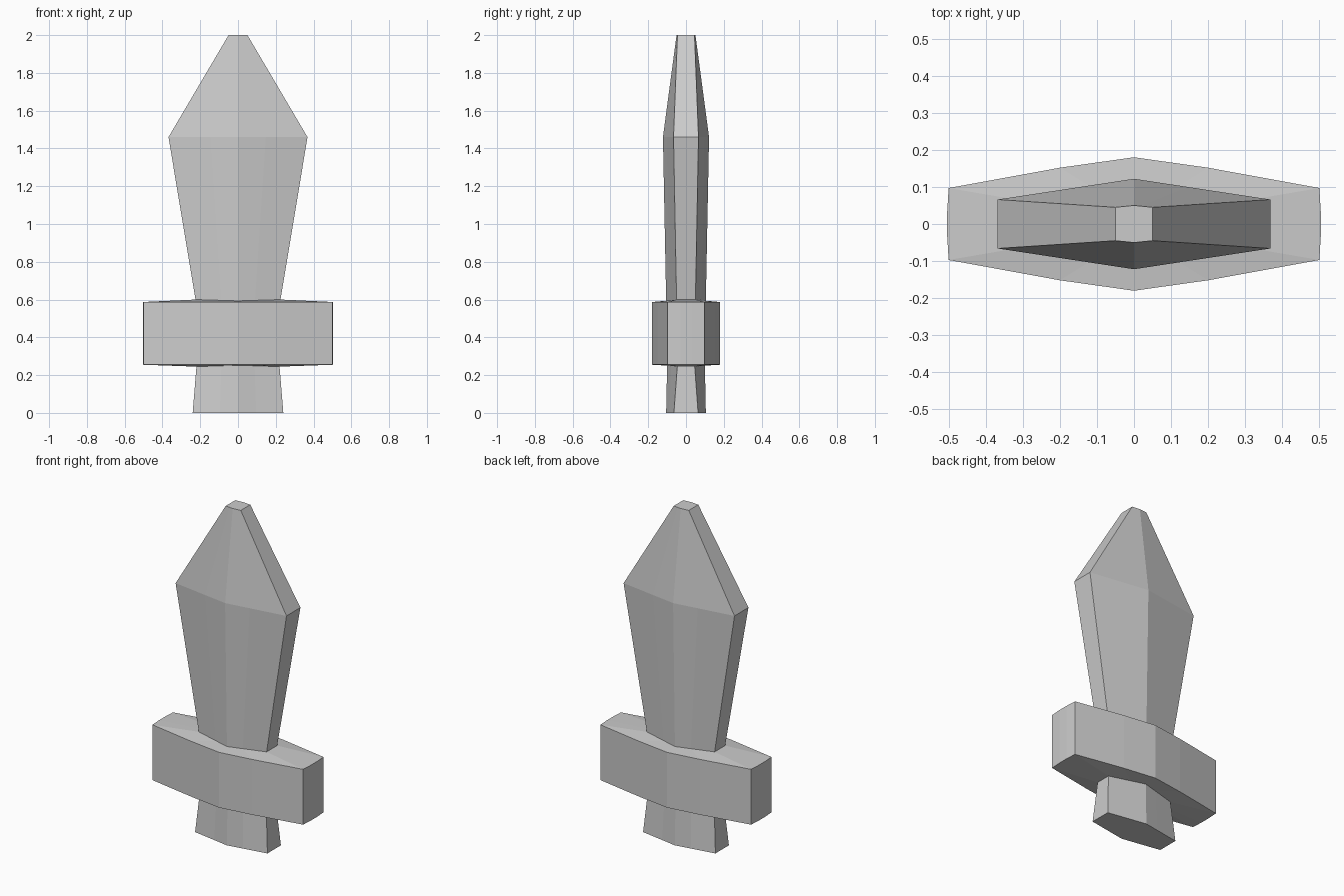
import bpy, bmesh

if "Cube" in bpy.data.objects:
    bpy.data.objects.remove(bpy.data.objects["Cube"])


def ring(z, half_w, edge, mid, bulge=0.0, swell=0.0, mid_dz=0.0):
    """Twelve-point flattened hexagon, symmetric in x and y."""
    a = (half_w + bulge, edge * 0.31, z)
    b = (half_w, edge, z)
    c = (half_w * 0.4, mid + (edge - mid) * 0.4 + swell, z + mid_dz * 0.6)
    d = (0, mid, z + mid_dz)
    q = [a, b, c]
    flip_x = [(-x, y, z) for x, y, z in reversed(q)]
    back = q + [d] + flip_x
    front = [(-x, -y, z) for x, y, z in back]
    return back[:7] + front[:7]


def loft(name, rings, cap_bottom=False, cap_top=False):
    bm = bmesh.new()
    loops = [[bm.verts.new(p) for p in r] for r in rings]
    for lo, hi in zip(loops, loops[1:]):
        n = len(lo)
        for i in range(n):
            j = (i + 1) % n
            bm.faces.new((lo[i], lo[j], hi[j], hi[i]))
    if cap_bottom:
        bm.faces.new(loops[0][::-1])
    if cap_top:
        bm.faces.new(loops[-1])
    mesh = bpy.data.meshes.new(name)
    bm.to_mesh(mesh)
    bm.free()
    obj = bpy.data.objects.new(name, mesh)
    bpy.context.collection.objects.link(obj)
    return obj


# Shared outlines where the handle and blade meet the guard
handle_top = ring(0.245, 0.22, 0.046, 0.1, mid_dz=0.007)
blade_base = ring(0.6, 0.225, 0.05, 0.105, mid_dz=-0.007)

# Handle flares slightly towards the base
loft("handle", [ring(0, 0.24, 0.064, 0.105), handle_top], cap_bottom=True)

# Crossguard with gently sloping top and underside
loft("guard", [
    handle_top,
    ring(0.255, 0.5, 0.097, 0.18, 0.004, 0.005),
    ring(0.587, 0.5, 0.097, 0.18, 0.004, 0.005),
    blade_base,
])

# Blade widens upward, then tapers to a blunt tip
loft("blade", [
    blade_base,
    ring(1.46, 0.368, 0.066, 0.122),
    ring(2.0, 0.05, 0.045, 0.05),
], cap_top=True)
